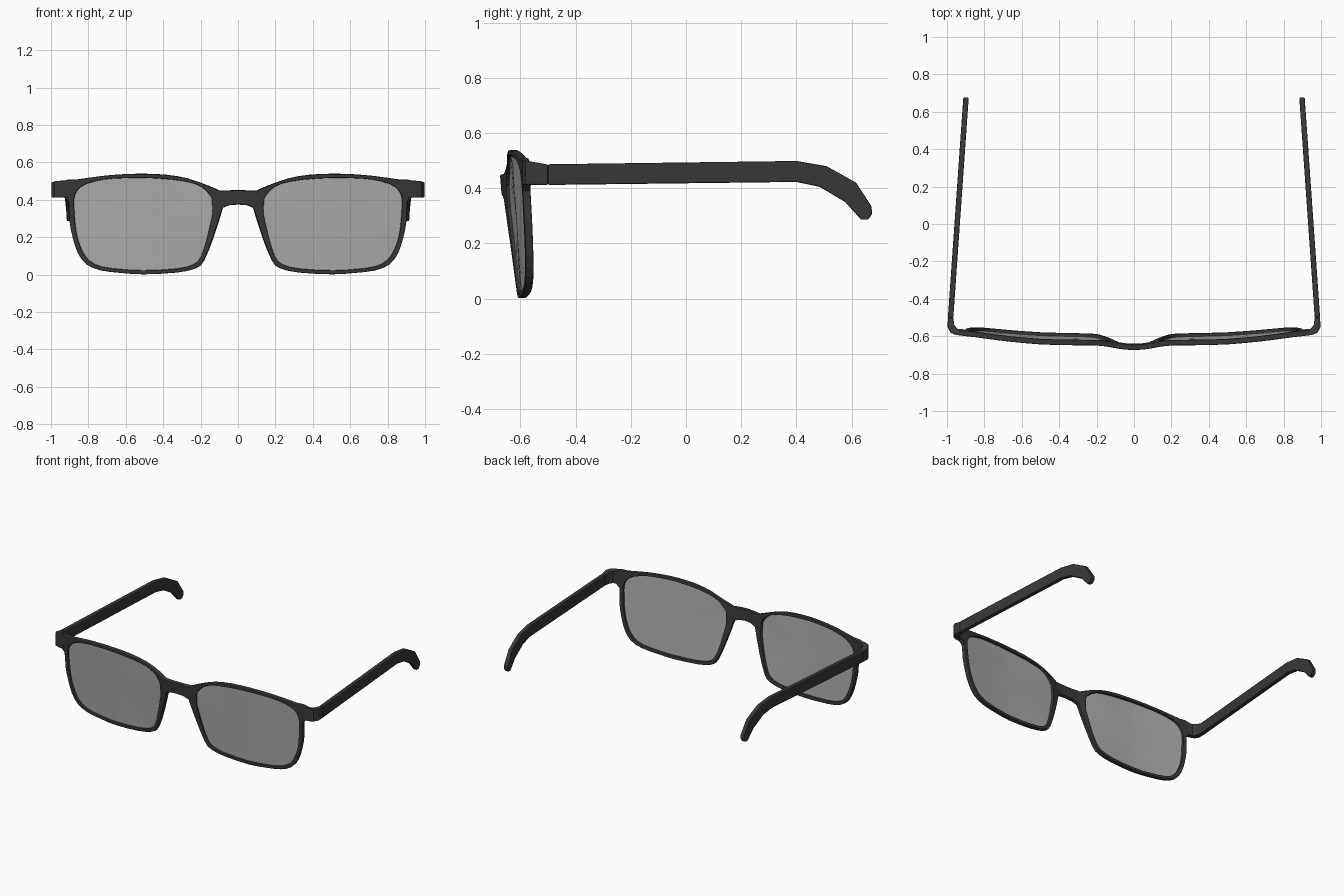
import bpy, bmesh

if "Cube" in bpy.data.objects:
    bpy.data.objects.remove(bpy.data.objects["Cube"])


def refine(pts):
    """Insert a smooth in-between point in every span of an open list."""
    n, out = len(pts), []
    for i in range(n - 1):
        a, b, c, d = pts[max(i - 1, 0)], pts[i], pts[i + 1], pts[min(i + 2, n - 1)]
        out += [b, tuple((9 * (q + r) - p - s) / 16 for p, q, r, s in zip(a, b, c, d))]
    return out + [pts[-1]]


# Front surface depth of the frame along x (at the top edge)
CURVE = refine([(0, -.681), (.07, -.677), (.13, -.664), (.2, -.653), (.3, -.650),
                (.5, -.644), (.7, -.626), (.85, -.607), (.95, -.596)])


def front_y(x, z):
    y = CURVE[-1][1]
    for (x0, y0), (x1, y1) in zip(CURVE, CURVE[1:]):
        if x0 <= x <= x1:
            y = y0 + (y1 - y0) * (x - x0) / (x1 - x0)
    return y + (.535 - z) * (.078 - .02 * x)      # wrap and lean


def material(name, color):
    m = bpy.data.materials.new(name)
    m.diffuse_color = color
    m.use_nodes = True
    m.node_tree.nodes["Principled BSDF"].inputs["Base Color"].default_value = m.diffuse_color
    return m


DARK = material("dark_plastic", (.04, .04, .04, 1))
GLASS = material("tinted_glass", (.42, .42, .42, .6))


def make(name, bm, mat):
    me = bpy.data.meshes.new(name)
    bm.to_mesh(me)
    bm.free()
    me.materials.append(mat)
    ob = bpy.data.objects.new(name, me)
    bpy.context.collection.objects.link(ob)
    mirror = ob.modifiers.new("mirror", 'MIRROR')
    mirror.merge_threshold = .0005
    return ob


def bevel(ob, width):
    b = ob.modifiers.new("bevel", 'BEVEL')
    b.width, b.segments, b.limit_method = width, 2, 'ANGLE'
    b.angle_limit = .9


def face_front(bm):
    bmesh.ops.recalc_face_normals(bm, faces=bm.faces)
    if sum(f.normal.y for f in bm.faces) > 0:
        bmesh.ops.reverse_faces(bm, faces=bm.faces)


def prism(name, outline, place):
    """Close an outline into a solid; place(a, b, side) gives the 3D point."""
    bm = bmesh.new()
    r0, r1 = [[bm.verts.new(place(a, b, s)) for a, b in outline] for s in (0, 1)]
    n = len(outline)
    for i in range(n):
        j = (i + 1) % n
        bm.faces.new((r0[i], r0[j], r1[j], r1[i]))
    bm.faces.new(r0)
    bm.faces.new(r1[::-1])
    bmesh.ops.recalc_face_normals(bm, faces=bm.faces)
    ob = make(name, bm, DARK)
    bevel(ob, .005)
    return ob


# Rim: outer x, z and inner x, z, clockwise from the bridge
RIM = [(.10, .447, .140, .405), (.16, .473, .17, .447), (.265, .512, .23, .485),
       (.38, .532, .35, .507), (.505, .538, .505, .517), (.62, .535, .62, .515),
       (.73, .526, .72, .507), (.86, .508, .815, .483), (.935, .500, .863, .445),
       (.935, .415, .878, .40), (.906, .39, .877, .35), (.902, .29, .872, .28),
       (.885, .20, .862, .21), (.857, .115, .838, .135), (.812, .055, .797, .075),
       (.735, .022, .73, .042), (.62, .008, .62, .028), (.505, .001, .505, .022),
       (.33, .010, .33, .031), (.225, .033, .24, .053), (.182, .075, .199, .095),
       (.13, .21, .165, .20), (.085, .355, .137, .325)]
RIM = refine(RIM)
N = len(RIM)

# Frame front: rim strip plus half the bridge, mirrored and thickened
bm = bmesh.new()
pt = lambda x, z: bm.verts.new((x, front_y(x, z), z))
outer = [pt(r[0], r[1]) for r in RIM]
inner = [pt(r[2], r[3]) for r in RIM]
for i in range(N):
    j = (i + 1) % N
    bm.faces.new((outer[i], inner[i], inner[j], outer[j]))
top, bottom = outer[0], outer[-1]
for x, z_top, z_bottom in ((.05, .449, .370), (0, .450, .374)):
    t, b = pt(x, z_top), pt(x, z_bottom)
    bm.faces.new((t, b, bottom, top))
    top, bottom = t, b
face_front(bm)
frame = make("frame_front", bm, DARK)
solid = frame.modifiers.new("thickness", 'SOLIDIFY')
solid.thickness, solid.offset = .029, -1
bevel(frame, .006)

# Lenses: rings shrinking to the middle, set halfway into the rim
bm = bmesh.new()
cx, cz = .505, .275
rings = []
for s in (1.01, .55):
    ring = []
    for _, _, x, z in RIM:
        x, z = cx + (x - cx) * s, cz + (z - cz) * s
        ring.append(bm.verts.new((x, front_y(x, z) + .012, z)))
    rings.append(ring)
mid = bm.verts.new((cx, front_y(cx, cz) + .012, cz))
for i in range(N):
    j = (i + 1) % N
    bm.faces.new((rings[0][i], rings[1][i], rings[1][j], rings[0][j]))
    bm.faces.new((rings[1][i], mid, rings[1][j]))
face_front(bm)
for f in bm.faces:
    f.smooth = True
make("lenses", bm, GLASS)

# End pieces: rounded corners drawn from above
prism("end_pieces",
      [(.91, -.597), (.95, -.594), (.98, -.582), (.997, -.552), (.995, -.50),
       (.966, -.50), (.961, -.54), (.945, -.560), (.91, -.566)],
      lambda x, y, s: (x, y, .412 if s == 0 else .502 - .18 * (y + .59)))

# Temples: side profile, leaning inward toward the ear tips
prism("temples",
      [(-.50, .487), (.40, .499), (.51, .48), (.617, .42), (.672, .335),
       (.675, .308), (.66, .286), (.635, .286), (.577, .350), (.485, .405),
       (.40, .423), (-.50, .412)],
      lambda y, z, s: (.995 - .029 * s - .070 * (y + .5), y, z))
